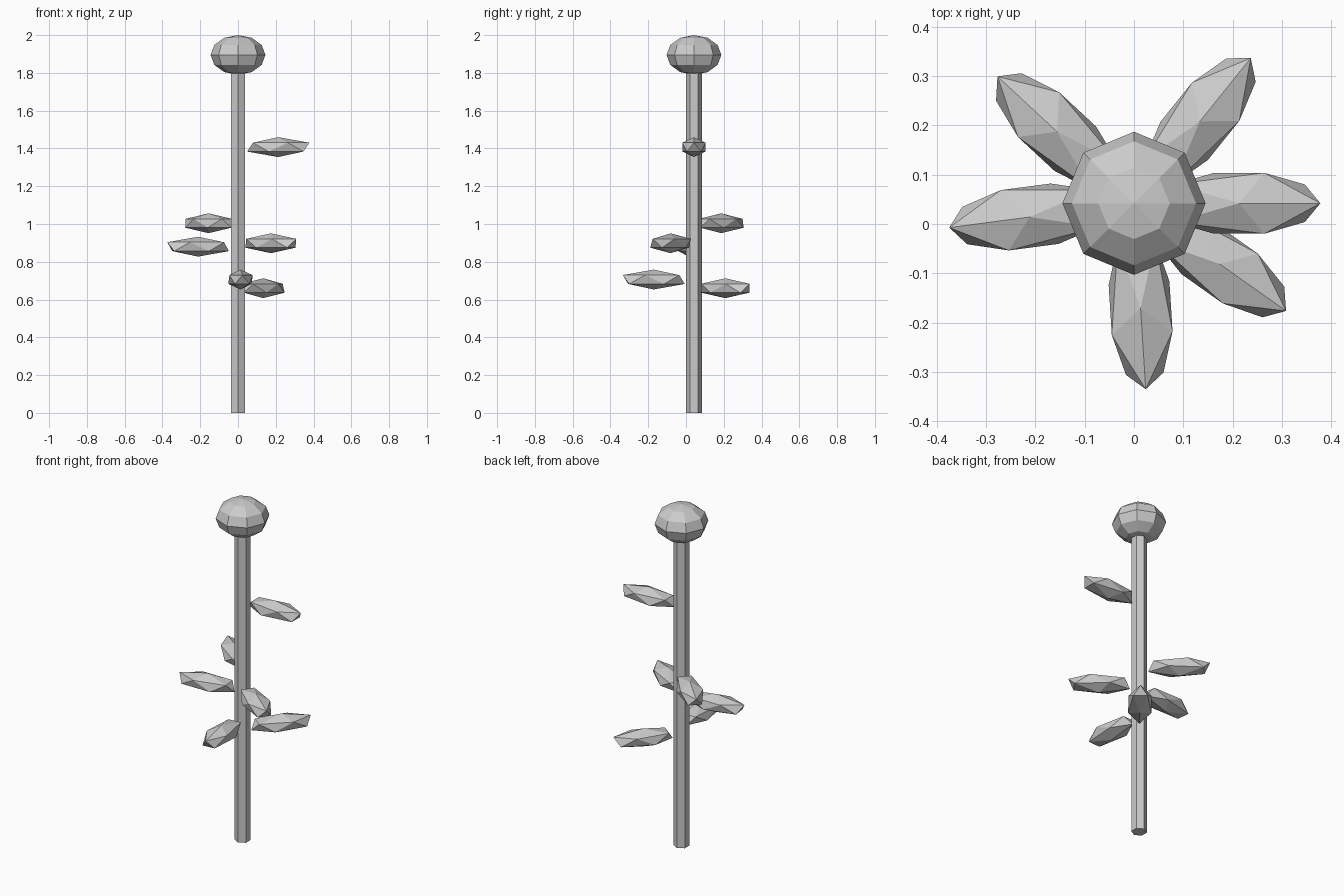
import bpy
from math import radians, cos, sin

if "Cube" in bpy.data.objects:
    bpy.data.objects.remove(bpy.data.objects["Cube"])

GREY = (0.6, 0.6, 0.6, 1)
STEM_Y = 0.042
BUD_Z = 1.895

grey = bpy.data.materials.new("plain grey")
grey.use_nodes = True
grey.diffuse_color = GREY
grey.node_tree.nodes["Principled BSDF"].inputs["Base Color"].default_value = GREY


def finish(name):
    ob = bpy.context.object
    ob.name = name
    ob.data.materials.append(grey)
    return ob


# Six-sided stem running up into the flower head
bpy.ops.mesh.primitive_cylinder_add(vertices=6, radius=0.042, depth=BUD_Z - 0.05,
                                    location=(0, STEM_Y, (BUD_Z - 0.05) / 2))
finish("stem")

# Squashed, faceted flower head
bpy.ops.mesh.primitive_uv_sphere_add(segments=8, ring_count=6, radius=1,
                                     location=(0, STEM_Y, BUD_Z))
finish("flower_head").scale = (0.145, 0.145, 0.105)

# Leaves pointing outward around the stem: (direction in degrees, height)
leaves = [(51.2, 0.66), (-86.4, 0.706), (187.5, 0.88),
          (-35.3, 0.898), (137.1, 1.004), (0, 1.407)]
for i, (angle, height) in enumerate(leaves, 1):
    a = radians(angle)
    bpy.ops.mesh.primitive_ico_sphere_add(
        subdivisions=1, radius=1, rotation=(0, 0, a),
        location=(0.213 * cos(a), STEM_Y + 0.213 * sin(a), height))
    finish(f"leaf_{i}").scale = (0.184, 0.0725, 0.0525)
